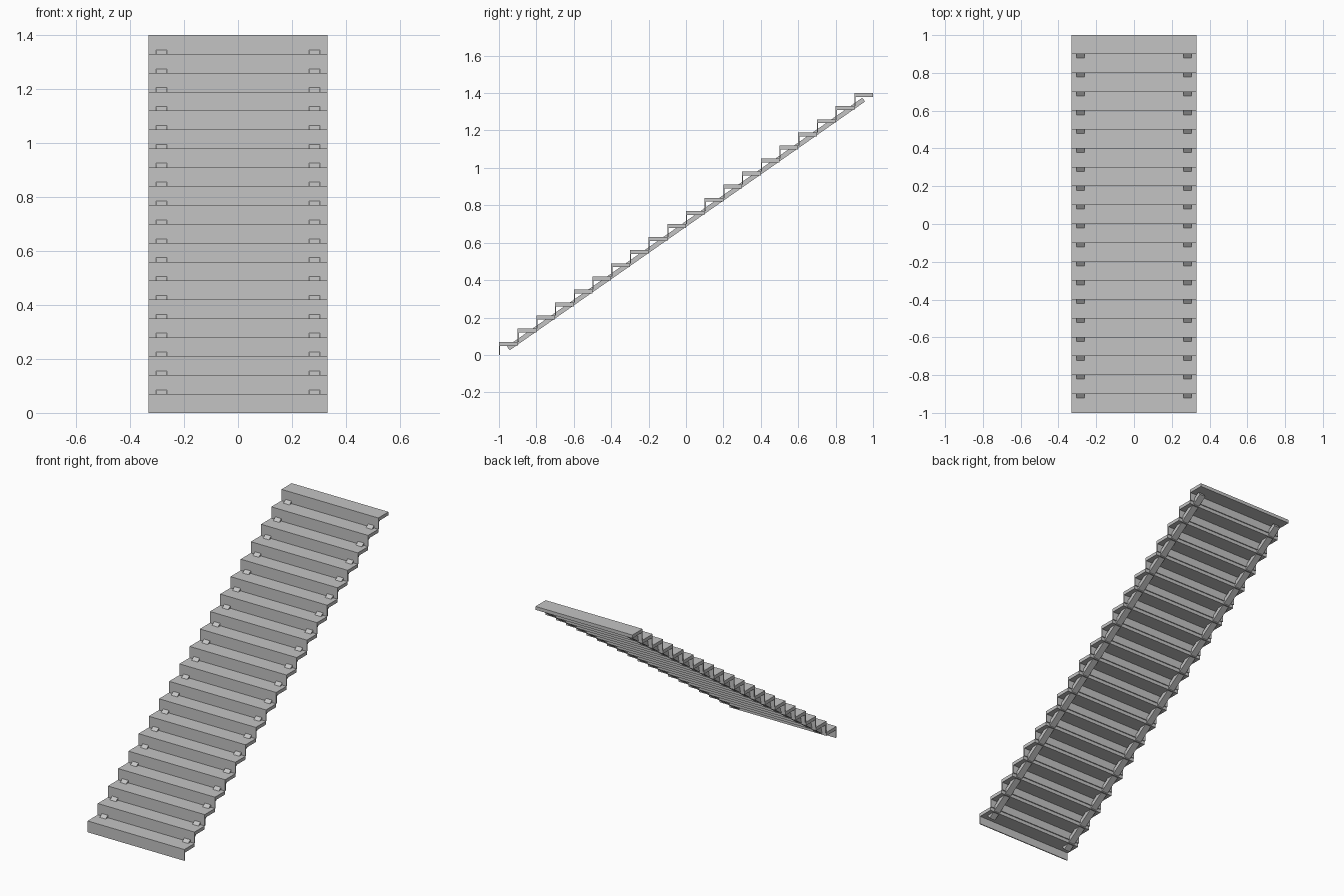
import bpy
import math

cube = bpy.data.objects.get("Cube")
if cube:
    bpy.data.objects.remove(cube, do_unlink=True)

STEPS = 20
RUN, RISE = 2 / STEPS, 1.4 / STEPS
WIDTH = 0.664
TREAD, RISER = 0.021, 0.006

# Single grey finish
grey = bpy.data.materials.new("plain_grey")
grey.use_nodes = True
colour = (0.55, 0.55, 0.55, 1)
grey.diffuse_color = colour
grey.node_tree.nodes["Principled BSDF"].inputs["Base Color"].default_value = colour


def box(name, centre, size, tilt=0):
    bpy.ops.mesh.primitive_cube_add(size=1, location=centre, rotation=(tilt, 0, 0))
    ob = bpy.context.object
    ob.name = name
    ob.scale = size
    ob.data.materials.append(grey)
    return ob


# Treads and the thin risers hanging below their front edges
for i in range(STEPS):
    front, top = -1 + i * RUN, (i + 1) * RISE
    box(f"tread_{i + 1}", (0, front + RUN / 2, top - TREAD / 2), (WIDTH, RUN, TREAD))
    drop = RISE - TREAD
    box(f"riser_{i + 1}", (0, front + RISER / 2, top - RISE + drop / 2),
        (WIDTH, RISER, drop))

# Sloping stringers, which break through the back of each tread
slope = math.atan2(RISE, RUN)
length = (STEPS - 1) * math.hypot(RUN, RISE)
for side, x in (("left", 0.283), ("right", -0.283)):
    box(f"{side}_stringer", (x, 0, 0.7), (0.041, length, 0.025), slope)
